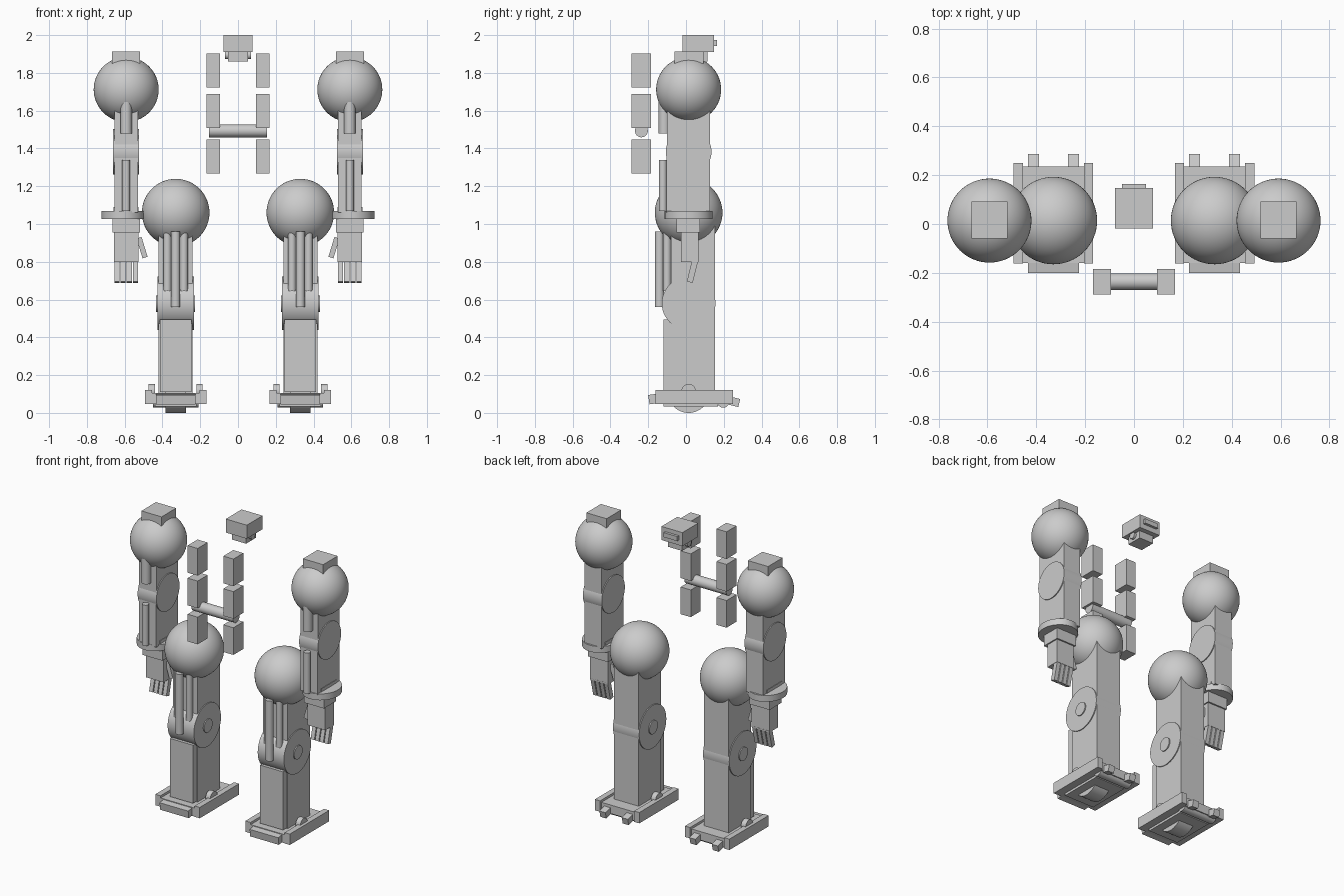
import bpy, math
from mathutils import Matrix

if "Cube" in bpy.data.objects:
    bpy.data.objects.remove(bpy.data.objects["Cube"])


def box(name, x, y, z, rot=(0, 0, 0)):
    """Box from (min, max) ranges, optionally turned about its centre."""
    lo, hi = zip(x, y, z)
    bpy.ops.mesh.primitive_cube_add(size=1, location=[(a + b) / 2 for a, b in zip(lo, hi)], rotation=rot)
    o = bpy.context.object
    o.name = name
    o.scale = [abs(b - a) for a, b in zip(lo, hi)]
    return o


def cyl(name, center, r, length, axis='Z', seg=48):
    rot = {'X': (0, math.pi / 2, 0), 'Z': (0, 0, 0)}[axis]
    bpy.ops.mesh.primitive_cylinder_add(vertices=seg, radius=r, depth=length, location=center, rotation=rot)
    o = bpy.context.object
    o.name = name
    bpy.ops.object.shade_smooth_by_angle(angle=math.radians(30))
    return o


def ball(name, center, r):
    bpy.ops.mesh.primitive_uv_sphere_add(segments=64, ring_count=32, radius=r, location=center)
    o = bpy.context.object
    o.name = name
    bpy.ops.object.shade_smooth()
    return o


def span(c, h):
    return (c - h, c + h)


YC = 0.014  # common centre line of the limbs

# Head, visor and neck
box("head", (-0.077, 0.077), (-0.018, 0.147), (1.91, 2.0))
box("visor", (-0.05, 0.05), (0.14, 0.164), (1.943, 1.973))
box("neck", (-0.052, 0.052), (0.01, 0.115), (1.86, 1.92))
cyl("neck_pivot", (0, 0.062, 1.895), 0.022, 0.136, 'X')

# Back modules joined by a cross tube
for s in (-1, 1):
    for i, zc in enumerate((1.813, 1.597, 1.358)):
        box(f"back_module_{i}", span(s * 0.131, 0.037), (-0.288, -0.184), span(zc, 0.09))
cyl("back_cross_tube", (0, -0.236, 1.493), 0.034, 0.306, 'X')


def arm(s):
    X = s * 0.592
    # Shoulder
    ball("shoulder_ball", (X, YC, 1.712), 0.172)
    box("shoulder_cap", span(X, 0.074), (-0.06, 0.092), (1.85, 1.912))
    # Upper arm, elbow and forearm
    box("upper_arm", span(X, 0.063), (-0.1, 0.128), (1.38, 1.68))
    cyl("elbow", (X, YC, 1.382), 0.121, 0.138, 'X')
    box("forearm", span(X, 0.063), (-0.102, 0.128), (1.06, 1.38))
    cyl("upper_arm_piston", (X, -0.115, 1.57), 0.03, 0.18)
    cyl("forearm_rod", (X, -0.122, 1.205), 0.021, 0.27)
    # Wrist disc, hand
    d = cyl("wrist_disc", (s * 0.607, YC, 1.048), 0.115, 0.042)
    d.scale.y = 1.1
    box("forearm_cuff", span(X, 0.066), (-0.065, 0.093), (1.06, 1.09))
    box("hand_base", span(X, 0.073), (-0.05, 0.075), (0.955, 1.03))
    box("palm", span(X, 0.065), (-0.026, 0.065), (0.80, 0.96))
    for i in range(4):
        box("finger", span(X + (i - 1.5) * 0.033, 0.0135), span(0.035, 0.016), (0.69, 0.815),
            (math.radians(-14), 0, 0))
    box("thumb", span(s * 0.508, 0.014), span(0.02, 0.017), (0.82, 0.93),
        (0, s * math.radians(17), 0))


def leg(s):
    X = s * 0.33
    # Hip and thigh
    ball("hip_ball", (X, YC, 1.06), 0.179)
    box("thigh", span(X, 0.09), (-0.08, 0.153), (0.575, 1.05))
    cyl("thigh_main_piston", (X, -0.14, 0.76), 0.024, 0.40)
    for k in (-1, 1):
        cyl("thigh_side_piston", (X + k * 0.044, -0.1, 0.825), 0.021, 0.36)
    # Knee
    cyl("knee", (X, YC, 0.58), 0.142, 0.192, 'X')
    cyl("knee_hub", (X, YC, 0.578), 0.044, 0.206, 'X')
    # Shin and its front plate
    box("shin", span(X, 0.09), (-0.08, 0.153), (0.09, 0.575))
    box("shin_plate", span(X, 0.084), (-0.12, -0.075), (0.11, 0.495))
    # Foot
    box("foot_plate", span(X, 0.13), (-0.16, 0.235), (0.048, 0.105))
    box("sole", span(X, 0.11), (-0.12, 0.17), (0.033, 0.06))
    cyl("sole_roller", (X, YC, 0.11), 0.11, 0.108, 'X')
    cyl("heel_hinge", (X, 0.197, 0.062), 0.034, 0.24, 'X')
    for k in (-1, 1):
        box("foot_rail", span(X + k * 0.144, 0.019), (-0.162, 0.25), (0.048, 0.12))
        cyl("foot_rail_pin", (X + k * 0.126, YC, 0.115), 0.038, 0.034, 'X')
        box("rear_claw", span(X + k * 0.082, 0.022), (0.2, 0.283), span(0.062, 0.022),
            (math.radians(-14), 0, 0))
    box("front_toe", span(X, 0.105), (-0.197, -0.14), span(0.074, 0.025), (math.radians(8), 0, 0))


for side in (-1, 1):
    arm(side)
    leg(side)
